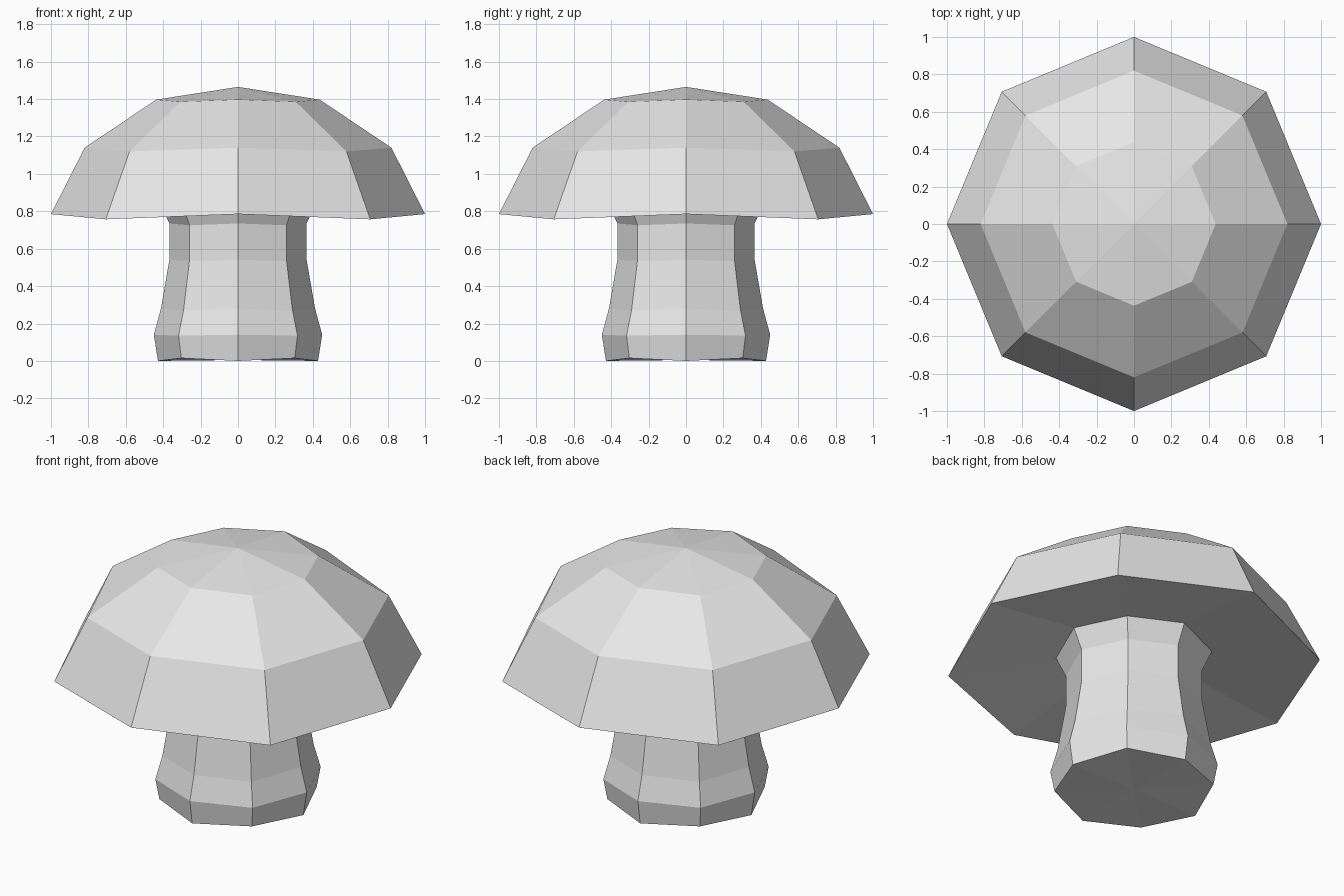
import bpy
import bmesh
import math

cube = bpy.data.objects.get("Cube")
if cube:
    bpy.data.objects.remove(cube, do_unlink=True)

SIDES = 8

# One plain grey for the whole mushroom
grey = bpy.data.materials.new("light_grey")
grey.use_nodes = True
colour = (0.8, 0.8, 0.8, 1)
grey.diffuse_color = colour
grey.node_tree.nodes["Principled BSDF"].inputs["Base Color"].default_value = colour


def lathe(name, profile, bottom=None, top=None):
    """Eight-sided lathe; each ring is (radius, z on the axes, z on the diagonals)."""
    bm = bmesh.new()
    rings = []
    for radius, z_axis, z_diagonal in profile:
        ring = []
        for i in range(SIDES):
            a = math.tau * i / SIDES
            z = z_diagonal if i % 2 else z_axis
            ring.append(bm.verts.new((radius * math.cos(a), radius * math.sin(a), z)))
        rings.append(ring)
    for low, high in zip(rings, rings[1:]):
        for i in range(SIDES):
            j = (i + 1) % SIDES
            bm.faces.new((low[i], low[j], high[j], high[i]))
    # Close the ends with fans where wanted
    for z, ring in ((bottom, rings[0]), (top, rings[-1])):
        if z is not None:
            tip = bm.verts.new((0, 0, z))
            for i in range(SIDES):
                bm.faces.new((ring[i], ring[(i + 1) % SIDES], tip))
    bmesh.ops.recalc_face_normals(bm, faces=bm.faces)
    mesh = bpy.data.meshes.new(name)
    bm.to_mesh(mesh)
    bm.free()
    mesh.materials.append(grey)
    obj = bpy.data.objects.new(name, mesh)
    bpy.context.collection.objects.link(obj)
    return obj


# Stem: swollen foot, narrow waist, flare under the cap
lathe("stem", [
    (0.428, 0.0, 0.015),
    (0.45, 0.14, 0.135),
    (0.412, 0.28, 0.27),
    (0.367, 0.54, 0.535),
    (0.367, 0.735, 0.725),
    (0.42, 0.85, 0.838),
], bottom=0.005, top=0.86)

# Cap: underside, rim, shoulder and shallow peak
lathe("cap", [
    (0.42, 0.85, 0.838),
    (1.0, 0.785, 0.757),
    (0.82, 1.14, 1.12),
    (0.437, 1.397, 1.385),
], bottom=0.87, top=1.465)
